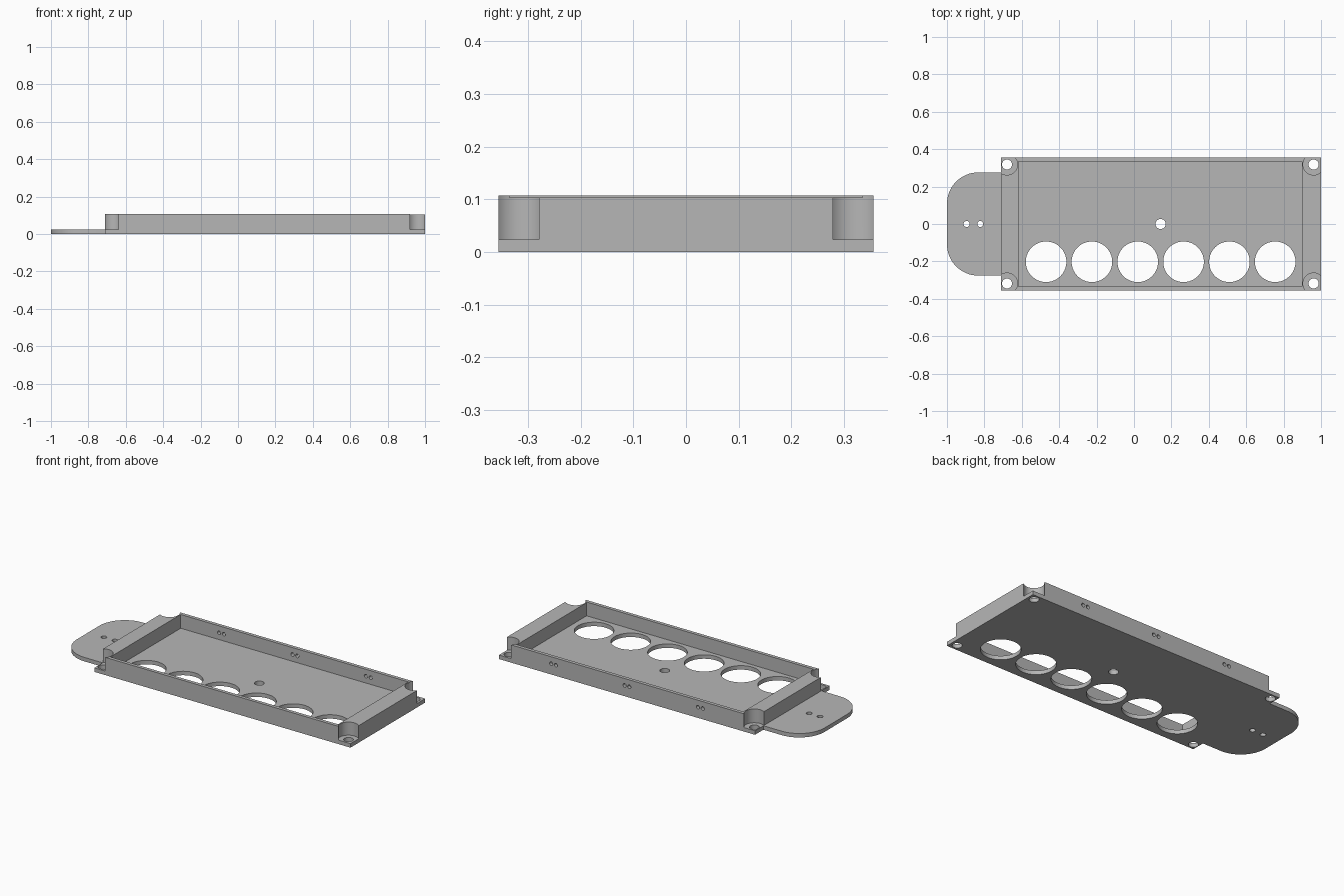
import bpy
import bmesh
from math import sin, cos, pi, radians
from mathutils import Matrix, Vector

old = bpy.data.objects.get("Cube")
if old:
    bpy.data.objects.remove(old, do_unlink=True)

GREY = (0.47, 0.47, 0.47, 1)
grey = bpy.data.materials.new("plain grey")
grey.use_nodes = True
grey.diffuse_color = GREY
grey.node_tree.nodes["Principled BSDF"].inputs["Base Color"].default_value = GREY

LEFT, RIGHT, HALF_Y = -0.71, 1.0, 0.356
FLOOR, TOP = 0.024, 0.107
SCREWS = [(x, y) for x in (-0.679, 0.96) for y in (-0.318, 0.318)]


def finish(name, bm):
    bmesh.ops.recalc_face_normals(bm, faces=bm.faces)
    mesh = bpy.data.meshes.new(name)
    bm.to_mesh(mesh)
    bm.free()
    mesh.materials.append(grey)
    obj = bpy.data.objects.new(name, mesh)
    bpy.context.collection.objects.link(obj)
    return obj


def add_box(bm, low, high):
    low, high = Vector(low), Vector(high)
    place = Matrix.Translation((low + high) / 2) @ Matrix.Diagonal((high - low).to_4d())
    bmesh.ops.create_cube(bm, size=1, matrix=place)


def add_cylinder(bm, center, radius, length, turn=0, sides=64):
    place = Matrix.Translation(center) @ Matrix.Rotation(turn, 4, "X")
    bmesh.ops.create_cone(bm, cap_ends=True, segments=sides, radius1=radius,
                          radius2=radius, depth=length, matrix=place)


def activate(obj):
    bpy.ops.object.select_all(action="DESELECT")
    obj.select_set(True)
    bpy.context.view_layer.objects.active = obj


def cut(obj, bm):
    cutter = finish("cutter", bm)
    cutter.hide_render = True
    mod = obj.modifiers.new("cut", "BOOLEAN")
    mod.operation, mod.solver, mod.object = "DIFFERENCE", "EXACT", cutter
    activate(obj)
    bpy.ops.object.modifier_apply(modifier=mod.name)
    bpy.data.objects.remove(cutter, do_unlink=True)


# Base plate outline: rectangle with a rounded tongue on the right-hand end
tongue, radius = 0.276, 0.168
outline = [(LEFT, -HALF_Y), (RIGHT, -HALF_Y), (RIGHT, HALF_Y), (LEFT, HALF_Y), (LEFT, tongue)]
for side, start in ((1, pi / 2), (-1, pi)):
    for i in range(17):
        a = start + i * pi / 32
        outline.append((-1 + radius + radius * cos(a), side * (tongue - radius) + radius * sin(a)))
outline.append((LEFT, -tongue))
bm = bmesh.new()
face = bm.faces.new([bm.verts.new((x, y, 0)) for x, y in outline])
grown = bmesh.ops.extrude_face_region(bm, geom=[face])
bmesh.ops.translate(bm, vec=(0, 0, FLOOR),
                    verts=[v for v in grown["geom"] if isinstance(v, bmesh.types.BMVert)])
plate = finish("base_plate", bm)

# Round holes through the plate
holes = bmesh.new()
for i in range(6):
    add_cylinder(holes, (-0.47 + i * 0.245, -0.202, 0), 0.1085, 0.2)
for x, y in SCREWS:
    add_cylinder(holes, (x, y, 0), 0.027, 0.2, sides=40)
add_cylinder(holes, (0.142, 0, 0), 0.027, 0.2, sides=40)
for x in (-0.895, -0.822):
    add_cylinder(holes, (x, 0, 0), 0.016, 0.2, sides=32)
cut(plate, holes)

# Wall frame standing on the plate
bm = bmesh.new()
add_box(bm, (LEFT, -HALF_Y, FLOOR), (RIGHT, HALF_Y, TOP))
frame = finish("wall_frame", bm)

# Pocket, screw recesses at the corners and cable holes in the back wall
recess = bmesh.new()
add_box(recess, (-0.617, -0.335, -0.1), (0.898, 0.335, 0.2))
for x, y in SCREWS:
    add_cylinder(recess, (x, y, 0.05), 0.056, 0.3)
cut(frame, recess)
cable = bmesh.new()
for x in (-0.345, 0.145, 0.635):
    for dx in (-0.016, 0.016):
        add_cylinder(cable, (x + dx, 0.345, 0.065), 0.011, 0.1, turn=pi / 2, sides=24)
cut(frame, cable)

# Slightly lowered top of the left-hand end wall
step = bmesh.new()
add_box(step, (0.88, -0.335, 0.103), (1.1, 0.335, 0.2))
cut(frame, step)

for obj in (plate, frame):
    activate(obj)
    bpy.ops.object.shade_smooth_by_angle(angle=radians(30))
